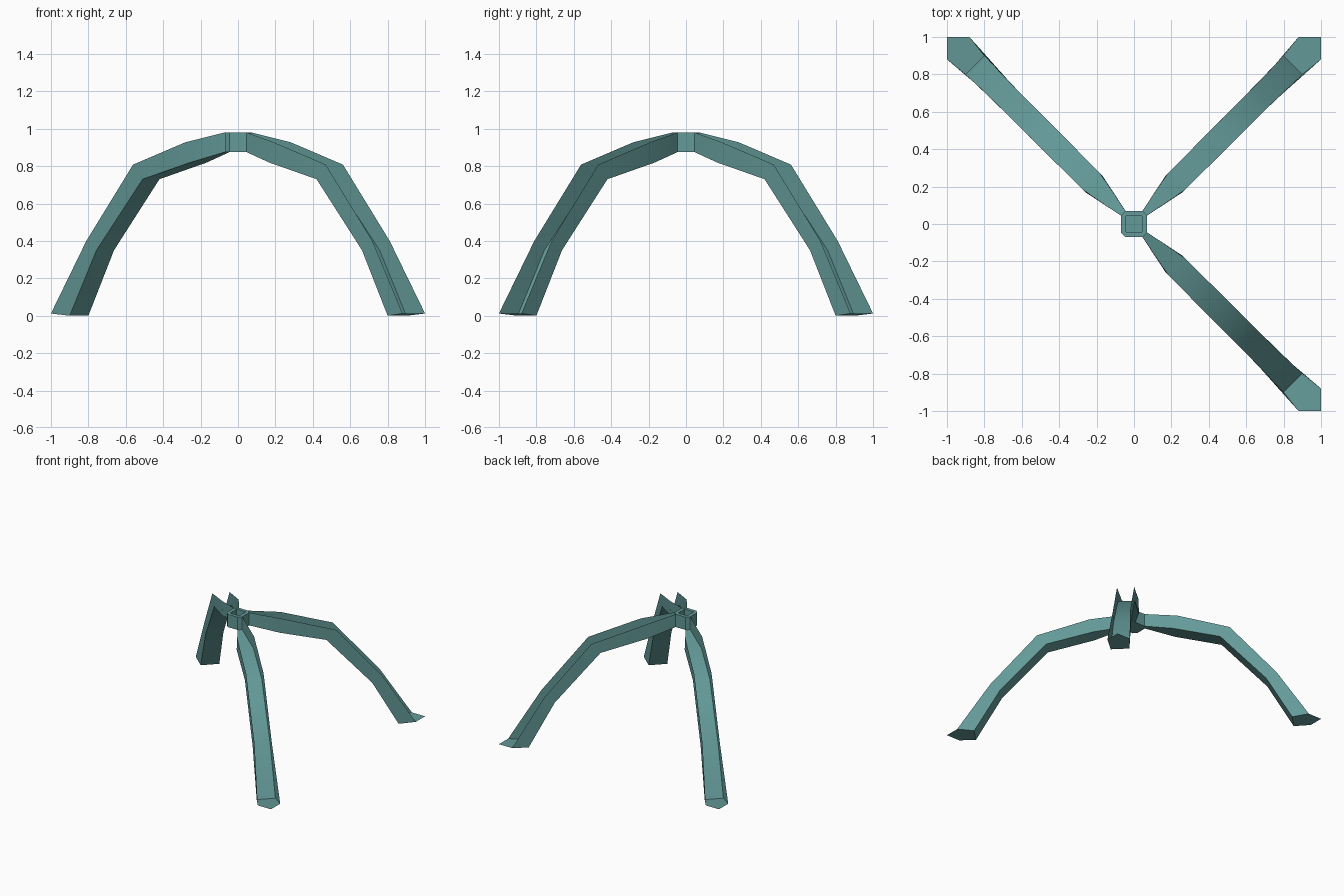
import bpy, bmesh, math
from mathutils import Matrix

if "Cube" in bpy.data.objects:
    bpy.data.objects.remove(bpy.data.objects["Cube"])

# channel sections along the diagonal: (centre, half width, height)
LOWER = [(.0575, .0125, .875), (.215, .045, .818), (.465, .045, .73),
         (.71, .047, .35), (.85, .05, 0)]
UPPER = [(.0575, .0125, .98), (.235, .045, .928), (.515, .046, .808),
         (.765, .046, .40), (.94, .06, .012)]

teal = bpy.data.materials.new("teal")
teal.diffuse_color = (.126, .325, .318, 1)
teal.use_nodes = True
teal.node_tree.nodes["Principled BSDF"].inputs["Base Color"].default_value = teal.diffuse_color


def finish(bm, name):
    mesh = bpy.data.meshes.new(name)
    bm.to_mesh(mesh)
    bm.free()
    mesh.materials.append(teal)
    ob = bpy.data.objects.new(name, mesh)
    bpy.context.collection.objects.link(ob)
    bpy.ops.object.select_all(action='DESELECT')
    ob.select_set(True)
    bpy.context.view_layer.objects.active = ob
    bpy.ops.object.shade_smooth_by_angle(angle=math.radians(40))
    return ob


def make_leg(name, quarter_turns):
    bm = bmesh.new()

    def rail(sections, side):
        return [bm.verts.new((c + side * h, c - side * h, z)) for c, h, z in sections]

    lr, ll = rail(LOWER, 1), rail(LOWER, -1)
    ur, ul = rail(UPPER, 1), rail(UPPER, -1)
    # open-topped channel: floor and two side walls
    for i in range(len(LOWER) - 1):
        j = i + 1
        bm.faces.new((ll[i], ll[j], lr[j], lr[i]))
        bm.faces.new((lr[i], lr[j], ur[j], ur[i]))
        bm.faces.new((ul[i], ul[j], ll[j], ll[i]))
    # flat pointed foot plate
    tip = bm.verts.new((1, 1, .012))
    bm.faces.new((ll[-1], ul[-1], tip, ur[-1], lr[-1]))
    bm.transform(Matrix.Rotation(quarter_turns * math.pi / 2, 4, 'Z'))
    return finish(bm, name)


def make_hub():
    # chamfered block with a square recess in the top
    bm = bmesh.new()
    a, b = .07, .045
    plan = [(a, -b), (a, b), (b, a), (-b, a), (-a, b), (-a, -b), (-b, -a), (b, -a)]
    rings = [[bm.verts.new((x, y, z)) for x, y in plan] for z in (.875, .98)]
    # recess rings: rim and floor, with doubled corners matching the chamfers
    r = .042
    for z in (.98, .90):
        corners = [bm.verts.new((sx * r, sy * r, z))
                   for sx, sy in ((1, -1), (1, 1), (-1, 1), (-1, -1))]
        rings.append([corners[k] for k in (0, 1, 1, 2, 2, 3, 3, 0)])
    for low, high in zip(rings, rings[1:]):
        for i in range(8):
            j = (i + 1) % 8
            loop = list(dict.fromkeys((low[i], low[j], high[j], high[i])))
            if len(loop) > 2:
                bm.faces.new(loop)
    bm.faces.new(rings[0][::-1])
    bm.faces.new(list(dict.fromkeys(rings[-1])))
    bmesh.ops.recalc_face_normals(bm, faces=bm.faces)
    return finish(bm, "hub")


make_hub()
for label, turns in (("back_right_leg", 0), ("back_left_leg", 1), ("front_right_leg", 3)):
    make_leg(label, turns)
